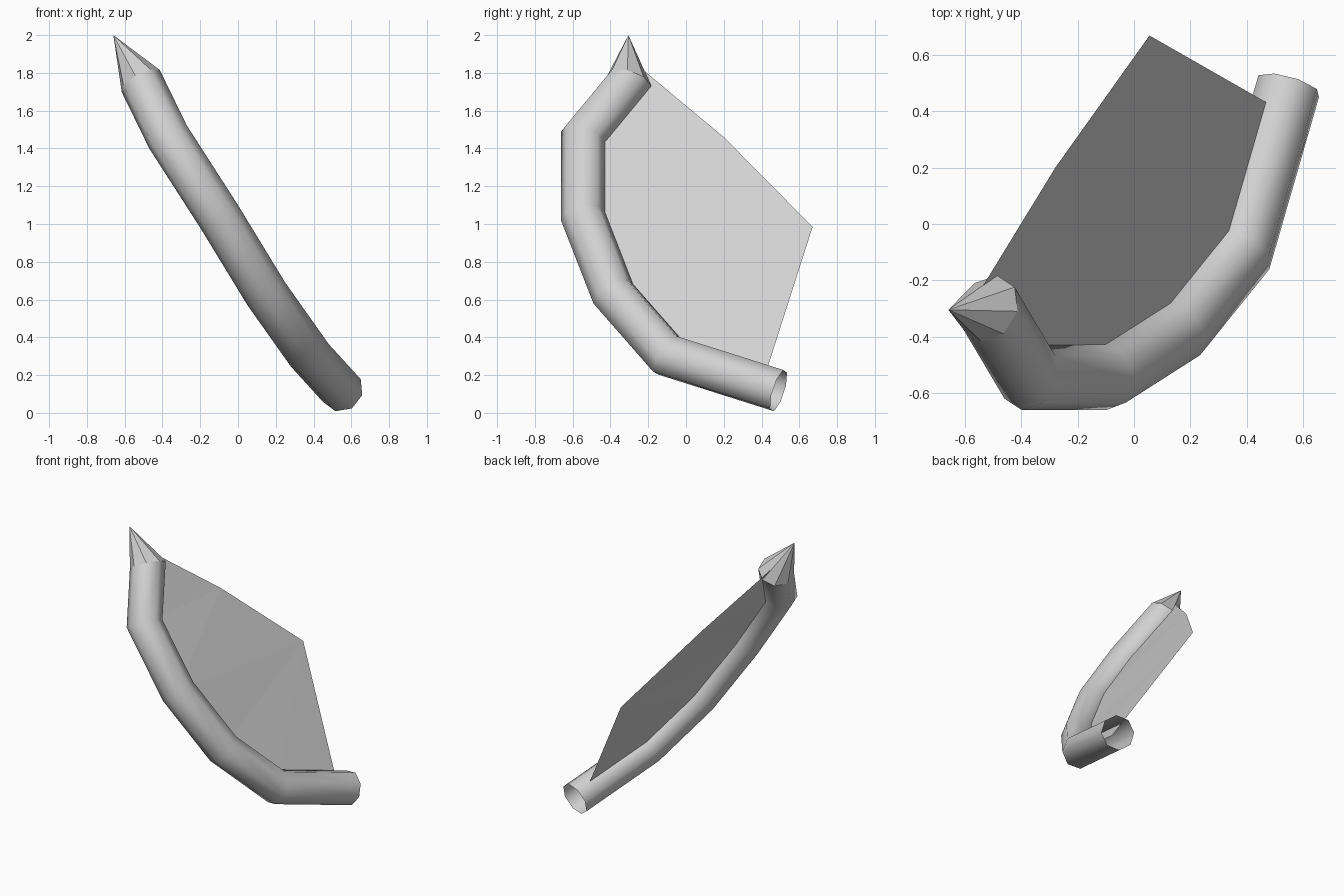
import bpy, bmesh, math
from mathutils import Vector

if "Cube" in bpy.data.objects:
    bpy.data.objects.remove(bpy.data.objects["Cube"])

grey = bpy.data.materials.new("light grey")
grey.diffuse_color = (0.64, 0.64, 0.64, 1)
grey.use_nodes = True
grey.node_tree.nodes["Principled BSDF"].inputs["Base Color"].default_value = grey.diffuse_color

# Centre line of the curved tube, and the point of its tip
path = [Vector(p) for p in [(0.55, 0.49, 0.118), (0.38, -0.10, 0.305),
        (0.15, -0.385, 0.63), (-0.10, -0.545, 1.04),
        (-0.37, -0.545, 1.46), (-0.515, -0.30, 1.757)]]
tip = Vector((-0.66, -0.305, 2.0))
bend_normal = Vector((1.757, -0.177, 1.05)).normalized()
RADIUS, SIDES = 0.117, 8


def make(name, verts, faces, smooth=False):
    mesh = bpy.data.meshes.new(name)
    mesh.from_pydata(verts, [], faces)
    bm = bmesh.new()
    bm.from_mesh(mesh)
    bmesh.ops.recalc_face_normals(bm, faces=bm.faces)
    for f in bm.faces:
        f.smooth = smooth
    bm.to_mesh(mesh)
    bm.free()
    mesh.materials.append(grey)
    ob = bpy.data.objects.new(name, mesh)
    bpy.context.collection.objects.link(ob)
    return ob


def ring(i):
    """Octagon lying in the mitre plane at path point i."""
    pts = path + [tip]
    ahead = (pts[i + 1] - pts[i]).normalized()
    behind = (pts[i] - pts[i - 1]).normalized() if i else ahead
    axis = (ahead + behind).normalized()
    u = (bend_normal - axis * bend_normal.dot(axis)).normalized()
    w = axis.cross(u) / axis.dot(ahead)
    return [pts[i] + RADIUS * (math.cos(a) * u + math.sin(a) * w)
            for a in (2 * math.pi * k / SIDES for k in range(SIDES))]


# Open-ended curved tube
rings = [ring(i) for i in range(len(path))]
faces = [(i * SIDES + k, i * SIDES + (k + 1) % SIDES,
          (i + 1) * SIDES + (k + 1) % SIDES, (i + 1) * SIDES + k)
         for i in range(len(path) - 1) for k in range(SIDES)]
make("curved_tube", [v for r in rings for v in r], faces, smooth=True)

# Faceted pointed tip
make("pointed_tip", rings[-1] + [tip],
     [(k, (k + 1) % SIDES, SIDES) for k in range(SIDES)])

# Thin sheet stretched across the inside of the bend
start = path[0].lerp(path[1], 0.15)
end = path[-1].lerp(tip, 0.5)
corners = [Vector((0.055, 0.67, 0.985)), Vector((-0.28, 0.20, 1.46))]
make("sheet", [start] + path[1:] + [end] + corners,
     [(0, 1, 7), (1, 2, 7), (2, 3, 7), (3, 8, 7), (3, 4, 8), (4, 5, 8), (5, 6, 8)])
